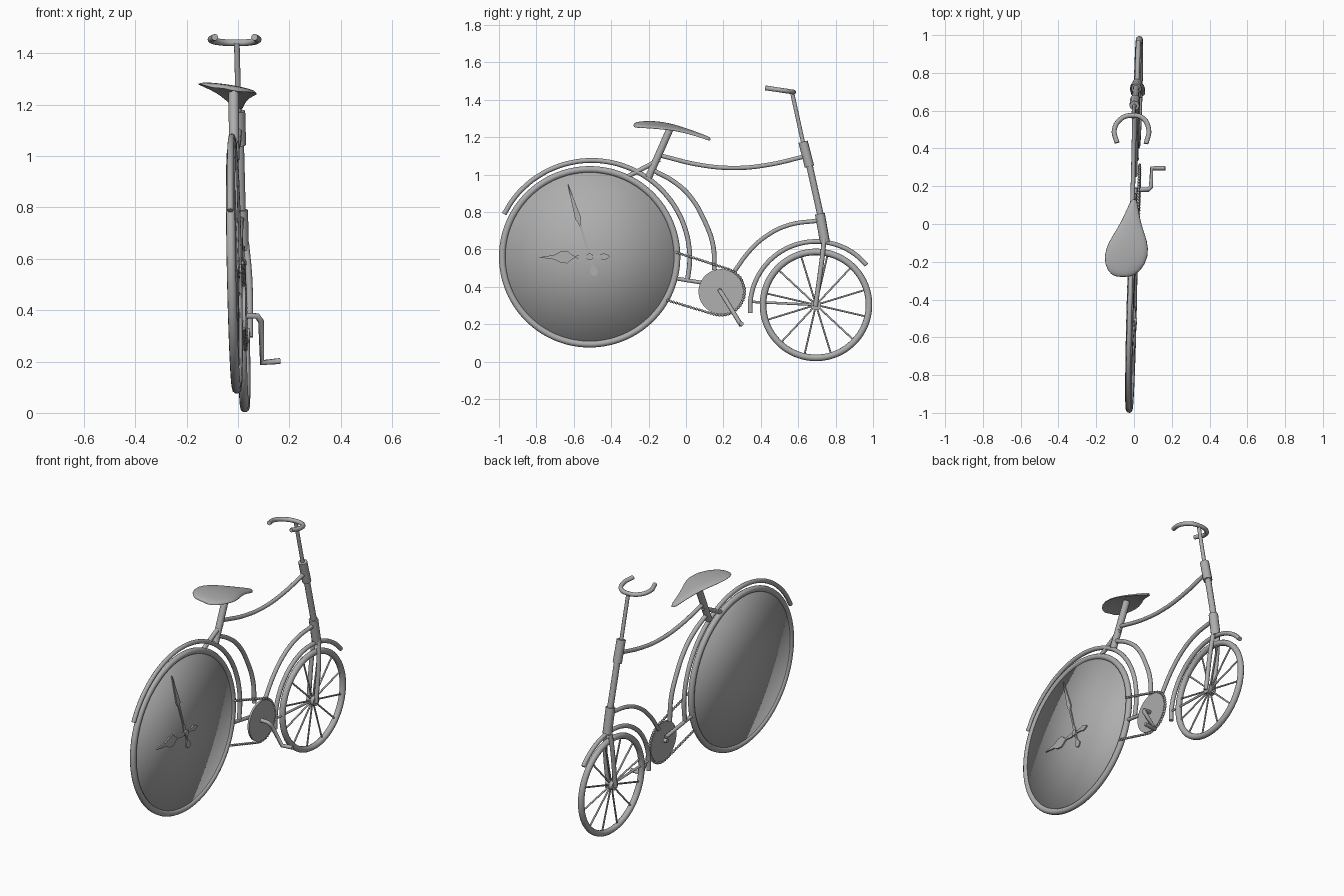
import bpy, bmesh, math
from mathutils import Matrix, Vector

cube = bpy.data.objects.get("Cube")
if cube:
    bpy.data.objects.remove(cube, do_unlink=True)

grey = bpy.data.materials.new("plain_grey")
grey.use_nodes = True
COLOUR = (0.42, 0.42, 0.42, 1)
grey.diffuse_color = COLOUR
grey.node_tree.nodes["Principled BSDF"].inputs["Base Color"].default_value = COLOUR

# The whole bicycle is slightly turned and leaning: one shear for every part
LEAN = Matrix(((1, 0.025, -0.02, 0.01), (0, 1, 0, 0), (0, 0, 1, 0), (0, 0, 0, 1)))
SIDEWAYS = Matrix.Rotation(math.pi / 2, 4, 'Y')


def place(name, data):
    obj = bpy.data.objects.new(name, data)
    bpy.context.collection.objects.link(obj)
    data.materials.append(grey)
    return obj


def from_bmesh(name, bm, lean=True, smooth=True):
    bmesh.ops.recalc_face_normals(bm, faces=bm.faces)
    if lean:
        bm.transform(LEAN)
    for f in bm.faces:
        f.smooth = smooth
    mesh = bpy.data.meshes.new(name)
    bm.to_mesh(mesh)
    bm.free()
    return place(name, mesh)


def tube(name, points, radius, lean=True, smooth_path=True, closed=False):
    """Round tube through (x, y, z) points; two-value points lie in the x = 0 plane."""
    curve = bpy.data.curves.new(name, 'CURVE')
    curve.dimensions = '3D'
    curve.bevel_depth = radius
    curve.bevel_resolution = 3
    curve.resolution_u = 6
    curve.use_fill_caps = True
    pts = [Vector(p) if len(p) == 3 else Vector((0, *p)) for p in points]
    pts = [LEAN @ p for p in pts] if lean else pts
    spline = curve.splines.new('BEZIER')
    spline.bezier_points.add(len(pts) - 1)
    for b, p in zip(spline.bezier_points, pts):
        b.co = p
        b.handle_left_type = b.handle_right_type = 'AUTO' if smooth_path else 'VECTOR'
    spline.use_cyclic_u = closed
    return place(name, curve)


def arc(centre, radius, start, end, steps=16):
    angles = [math.radians(start + (end - start) * i / steps) for i in range(steps + 1)]
    return [(centre[0] + radius * math.cos(a), centre[1] + radius * math.sin(a)) for a in angles]


def ring(name, centre, radius, thickness):
    return tube(name, arc(centre, radius, 0, 350, 35), thickness, closed=True)


def drum(name, centre, radius, depth, x=0, bulge=0.0, smooth=True):
    """Round plate facing sideways, with optional raised centres."""
    bm = bmesh.new()
    bmesh.ops.create_cone(bm, cap_ends=True, cap_tris=True, segments=64,
                          radius1=radius, radius2=radius, depth=depth)
    for v in bm.verts:
        if v.co.xy.length < 0.001:
            v.co.z += math.copysign(bulge, v.co.z)
    bm.transform(Matrix.Translation((x, *centre)) @ SIDEWAYS)
    return from_bmesh(name, bm, smooth=smooth)


def clock_hand(name, outline, direction, x):
    """Flat pointer from (distance, half width) pairs, mirrored about its axis."""
    along = Vector((0, *direction)).normalized()
    across = Vector((0, -along.z, along.y))
    base = Vector((x, *REAR))
    bm = bmesh.new()
    rim = [(d, w) for d, w in outline] + [(d, -w) for d, w in reversed(outline)]
    face = bm.faces.new([bm.verts.new(base + along * d + across * w) for d, w in rim])
    new = bmesh.ops.extrude_face_region(bm, geom=[face])["geom"]
    bmesh.ops.translate(bm, vec=(0.008, 0, 0),
                        verts=[g for g in new if isinstance(g, bmesh.types.BMVert)])
    return from_bmesh(name, bm, smooth=False)


REAR, FRONT, CRANK = (-0.515, 0.56), (0.695, 0.303), (0.187, 0.374)

# Rear wheel: solid clock face inside a rim
ring("rear_tyre", REAR, 0.467, 0.018)
drum("clock_face", REAR, 0.455, 0.014, bulge=0.008)

# Clock hands
clock_hand("minute_hand", [(-0.105, 0.007), (-0.088, 0.021), (-0.066, 0.014), (-0.05, 0.005),
                           (0, 0.006), (0.03, 0.012), (0.06, 0.005), (0.19, 0.006),
                           (0.215, 0.016), (0.24, 0.014), (0.405, 0.001)], (-0.117, 0.39), 0.012)
clock_hand("hour_hand", [(-0.105, 0.003), (-0.09, 0.013), (-0.075, 0.018), (-0.055, 0.01),
                         (0, 0.006), (0.03, 0.013), (0.08, 0.005), (0.095, 0.012),
                         (0.12, 0.034), (0.155, 0.03), (0.19, 0.012), (0.267, 0.001)],
           (-1, -0.01), 0.014)
drum("hand_pin", REAR, 0.018, 0.022, x=0.018, smooth=False)

# Front wheel with spokes and hub
ring("front_tyre", FRONT, 0.283, 0.018)
drum("front_hub", FRONT, 0.028, 0.05, smooth=False)
for i in range(12):
    tip = arc(FRONT, 0.275, 17 + 30 * i, 0, 1)[0]
    tube(f"spoke_{i + 1}", [FRONT, tip], 0.005)

# Mudguards and their stays
tube("rear_mudguard", arc((-0.505, 0.55), 0.525, -12, 153), 0.013)
tube("front_mudguard", arc((0.695, 0.29), 0.352, 40, 185), 0.013)
tube("front_mudguard_stay", [(0.34, 0.32), FRONT], 0.007)
tube("rear_stay", [(-0.05, 0.444), (0.187, 0.405)], 0.011)

# Frame tubes
tube("seat_tube", [(-0.17, 1.02), (-0.07, 0.965), (0.016, 0.89), (0.1, 0.75),
                   (0.145, 0.62), (0.152, 0.49)], 0.013)
tube("top_tube", [(-0.13, 1.1), (0.07, 1.052), (0.26, 1.035), (0.44, 1.052), (0.64, 1.098)], 0.012)
tube("down_tube", [(0.257, 0.48), (0.337, 0.588), (0.433, 0.674), (0.55, 0.73), (0.71, 0.754)], 0.012)
tube("seat_post", [(-0.2, 0.985), (-0.085, 1.245)], 0.02)
tube("seat_brace", [(-0.33, 0.98), (-0.14, 1.08)], 0.013)

# Steering column and fork
tube("handlebar_stem", [(0.567, 1.44), (0.626, 1.17)], 0.011)
tube("upper_head_tube", [(0.626, 1.175), (0.66, 1.043)], 0.026)
tube("steering_tube", [(0.66, 1.05), (0.72, 0.78)], 0.018)
tube("lower_head_tube", [(0.716, 0.79), (0.743, 0.636)], 0.027)
for side, x in (("left", 0.025), ("right", -0.025)):
    tube(f"{side}_fork_blade", [(x * 0.6, 0.74, 0.66), (x, 0.725, 0.53), (x, 0.692, 0.295)], 0.013)
tube("handlebar", [(-0.09, 0.43, 1.463), (-0.104, 0.5, 1.452), (-0.063, 0.561, 1.443),
                   (-0.008, 0.575, 1.441), (0.045, 0.562, 1.443), (0.078, 0.5, 1.452),
                   (0.064, 0.425, 1.463)], 0.013, lean=False)

# Saddle: lofted pear shape, rolled to one side
bm = bmesh.new()
sections = []
for y, half, z in ((-0.283, 0.04, 1.26), (-0.25, 0.093, 1.267), (-0.17, 0.124, 1.266),
                   (-0.09, 0.104, 1.256), (-0.02, 0.066, 1.239), (0.05, 0.039, 1.216),
                   (0.11, 0.023, 1.193), (0.133, 0.008, 1.184)):
    centre = -0.018 + 0.14 * y
    loop = []
    for i in range(16):
        a = 2 * math.pi * i / 16
        x, h = half * math.cos(a), math.sin(a)
        lift = 0.014 * h if h > 0 else -0.006 * h - 0.006
        loop.append(bm.verts.new((centre + x, y, z + lift - 0.14 * x)))
    sections.append(loop)
for a, b in zip(sections, sections[1:]):
    for i in range(16):
        j = (i + 1) % 16
        bm.faces.new((a[i], a[j], b[j], b[i]))
bm.faces.new(sections[0])
bm.faces.new(sections[-1])
saddle = from_bmesh("saddle", bm, lean=False)
saddle.modifiers.new("soften", 'SUBSURF').levels = 1

# Crank, pedal and sprocket
drum("sprocket", CRANK, 0.12, 0.012, x=0.02, smooth=False)
tube("crank_and_pedal", [(0, 0.18, 0.38), (0.075, 0.182, 0.377), (0.09, 0.197, 0.355),
                         (0.094, 0.294, 0.196), (0.165, 0.296, 0.202)], 0.012,
     lean=False, smooth_path=False)

# Chain: a thin core with evenly spaced links
path = [(-0.05, 0.583)] + arc(CRANK, 0.127, 72, -106) + [(-0.1, 0.328)]
path = [Vector((0.02, *p)) for p in path]
tube("chain_core", path, 0.004, smooth_path=False)
bm = bmesh.new()
travelled = 0.0
for a, b in zip(path, path[1:]):
    length = (b - a).length
    while travelled < length:
        spot = a.lerp(b, travelled / length)
        bmesh.ops.create_icosphere(bm, subdivisions=1, radius=0.0085,
                                   matrix=Matrix.Translation(spot))
        travelled += 0.016
    travelled -= length
from_bmesh("chain_links", bm)
